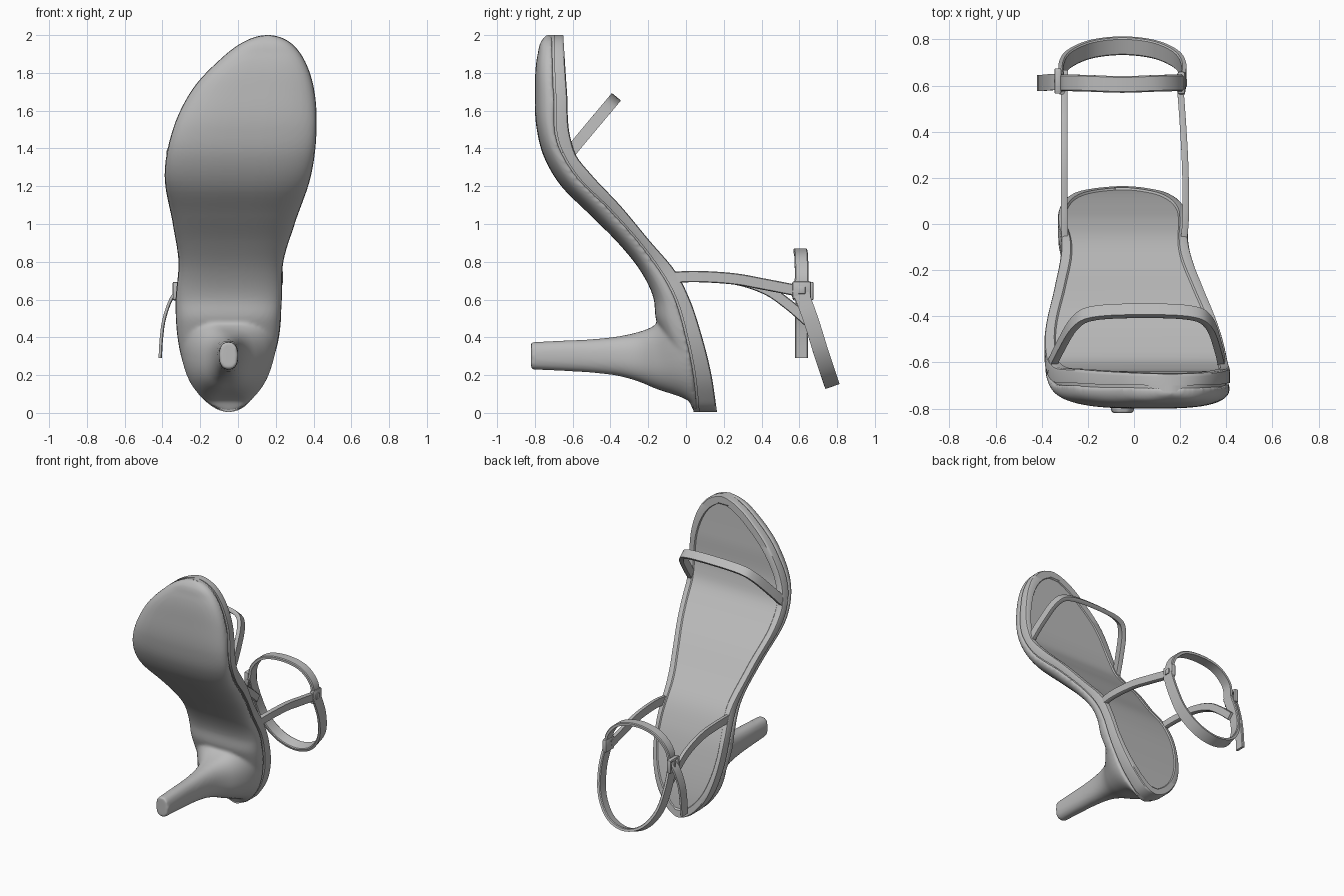
import bpy, bmesh, math
from mathutils import Vector

cube = bpy.data.objects.get("Cube")
if cube:
    bpy.data.objects.remove(cube, do_unlink=True)

grey = bpy.data.materials.new("plain grey")
grey.use_nodes = True
colour = (0.5, 0.5, 0.5, 1)
grey.diffuse_color = colour
grey.node_tree.nodes["Principled BSDF"].inputs["Base Color"].default_value = colour


def finish(name, bm, angle=35):
    bmesh.ops.recalc_face_normals(bm, faces=bm.faces)
    mesh = bpy.data.meshes.new(name)
    bm.to_mesh(mesh)
    bm.free()
    mesh.materials.append(grey)
    mesh.shade_smooth()
    mesh.set_sharp_from_angle(angle=math.radians(angle))
    obj = bpy.data.objects.new(name, mesh)
    bpy.context.collection.objects.link(obj)
    return obj


def skin(bm, rings):
    """Skin a row of equal rings and cap both ends."""
    rows = [[bm.verts.new(p) for p in ring] for ring in rings]
    count = len(rows[0])
    for a, b in zip(rows, rows[1:]):
        for i in range(count):
            j = (i + 1) % count
            bm.faces.new((a[i], a[j], b[j], b[i]))
    bm.faces.new(rows[0])
    bm.faces.new(rows[-1])


def smooth_curve(knots):
    """Return a smooth function through (input, output) knots."""
    xs, ys = zip(*knots)
    gaps = [b - a for a, b in zip(xs, xs[1:])]
    d = [(b - a) / g for a, b, g in zip(ys, ys[1:], gaps)]
    slopes = [d[0]]
    for i in range(1, len(d)):
        slopes.append((d[i - 1] * gaps[i] + d[i] * gaps[i - 1]) / (gaps[i] + gaps[i - 1]))
    slopes.append(d[-1])

    def value(x):
        x = min(max(x, xs[0]), xs[-1])
        i = 0
        while i < len(gaps) - 1 and x > xs[i + 1]:
            i += 1
        g = gaps[i]
        t = (x - xs[i]) / g
        u = 1 - t
        return (u * u * (1 + 2 * t) * ys[i] + t * t * (1 + 2 * u) * ys[i + 1]
                + g * t * u * (u * slopes[i] - t * slopes[i + 1]))
    return value


def ribbon(name, points, across, width, thick, steps=8):
    """Flat strap along a smooth path; across is the direction of its width."""
    n = len(points)
    axes = [smooth_curve([(i, p[k]) for i, p in enumerate(points)]) for k in range(3)]
    total = (n - 1) * steps
    path = [Vector([f(i / steps) for f in axes]) for i in range(total + 1)]
    rings = []
    for i, p in enumerate(path):
        tangent = (path[min(i + 1, total)] - path[max(i - 1, 0)]).normalized()
        w = Vector(across)
        w = (w - tangent * w.dot(tangent)).normalized()
        t = tangent.cross(w) * thick / 2
        w = w * width / 2
        rings.append([p + w * .85 + t, p - w * .85 + t, p - w + t * .5, p - w - t,
                      p + w - t, p + w + t * .5])
    bm = bmesh.new()
    skin(bm, rings)
    return finish(name, bm)


def block(name, centre, size, bevel=0.008):
    bm = bmesh.new()
    bmesh.ops.create_cube(bm, size=1)
    for v in bm.verts:
        v.co = Vector(centre) + Vector([a * b for a, b in zip(v.co, size)])
    bmesh.ops.bevel(bm, geom=bm.edges[:], offset=bevel, segments=2, affect='EDGES', profile=0.5)
    return finish(name, bm)


# Outline of the sole, as left and right edges by height with round ends
low, high = 0.005, 2.0
centre_z, reach = (low + high) / 2, (high - low) / 2


def turn(z):
    return math.acos(min(max((centre_z - z) / reach, -1), 1))


outline = [(low, -.05, -.05), (.03, -.13, .03), (.08, -.19, .078), (.2, -.268, .155),
           (.4, -.32, .215), (.6, -.33, .232), (.8, -.315, .24), (1, -.345, .3), (1.25, -.388, .385),
           (1.5, -.345, .416), (1.7, -.25, .405), (1.88, -.085, .345), (1.95, .005, .29), (high, .16, .16)]
right_track = smooth_curve([(turn(z), r) for z, r, l in outline])
left_track = smooth_curve([(turn(z), l) for z, r, l in outline])

# Layers of the sole in the side profile
foot = smooth_curve([(0, .165), (.2, .135), (.42, .08), (.6, .02), (.74, -.05), (.92, -.2),
                     (1.1, -.35), (1.26, -.5), (1.36, -.58), (1.45, -.61), (1.7, -.63), (2, -.65)])
seam = smooth_curve([(0, .06), (.2, .04), (.4, 0), (.65, -.08), (.85, -.21), (1.08, -.41),
                     (1.25, -.58), (1.4, -.67), (1.7, -.7), (2, -.71)])
under = smooth_curve([(0, .045), (.1, 0), (.3, -.08), (.42, -.13), (.5, -.16), (.6, -.17),
                      (.75, -.24), (.9, -.36), (1.05, -.51), (1.2, -.66), (1.35, -.75),
                      (1.5, -.79), (1.7, -.8), (1.9, -.785), (1.97, -.765), (2, -.74)])

sole_rings, bed_rings = [], []
stations, arc = 110, 24
for i in range(stations + 1):
    z = centre_z - reach * math.cos(math.pi * i / stations)
    xl, xr = right_track(turn(z)), left_track(turn(z))
    half, mid = max((xr - xl) / 2, .004), (xl + xr) / 2
    xl, xr = mid - half, mid + half
    ys, yf, yu = seam(z), foot(z), under(z)

    # Rounded underside
    ring = []
    for k in range(arc + 1):
        c, s = math.cos(math.pi * k / arc), math.sin(math.pi * k / arc)
        x = mid - half * math.copysign(abs(c) ** .65, c)
        ring.append((x, ys + (yu - ys) * max(s, 0) ** .65, z))
    sole_rings.append(ring)

    # Footbed with a side groove, a raised rim and a slightly sunken pad
    zp = 1 + (z - 1) * 1.045
    rim = .028 if z < .5 else min(.028 + (z - .5) * .04, .042)
    g, e = min(.015, half * .3), min(.012, half * .2)
    pl, pr, depth = right_track(turn(zp)) + rim, left_track(turn(zp)) - rim, .009
    if pr - pl < .03 or not low < zp < high:
        pl, pr, depth = mid - half * .3, mid + half * .3, 0
    pl, pr = max(pl, xl + 2 * e), min(pr, xr - 2 * e)
    e2 = min(.006, (pr - pl) * .3)
    y0 = ys + .01
    profile = [(xl + g, ys - .02), (xl + g, y0), (xl, y0), (xl, yf - .014), (xl + e * .3, yf - .005),
               (xl + e, yf), (pl, yf), (pl + e2, yf - depth), (pr - e2, yf - depth), (pr, yf),
               (xr - e, yf), (xr - e * .3, yf - .005), (xr, yf - .014), (xr, y0), (xr - g, y0),
               (xr - g, ys - .02)]
    bed_rings.append([(x, y, z) for x, y in profile])
bed = bmesh.new()
skin(bed, bed_rings)
finish("footbed", bed)

# Heel: top (y, z), bottom (y, z), half width, and how far it has flared to the sole outline
sections = [(-.82, .375, -.82, .23, .05, 0), (-.65, .383, -.65, .222, .055, 0),
            (-.5, .39, -.5, .213, .061, 0), (-.36, .405, -.36, .196, .076, 0),
            (-.26, .428, -.26, .166, .104, .03), (-.2, .46, -.17, .12, .155, .15),
            (-.165, .53, -.06, .07, .225, .55), (-.07, .6, .055, .012, .27, 1)]
tracks = [smooth_curve([(i, s[k]) for i, s in enumerate(sections)]) for k in range(6)]
heel_rings = []
for i in range(43):
    ty, tz, by, bz, w, flare = [f(i / 6) for f in tracks]
    flare = min(max(flare, 0), 1)
    ring = []
    for k in range(40):
        a = 2 * math.pi * (k + .5) / 40
        c, s = math.cos(a), math.sin(a)
        up = .5 + .5 * math.copysign(abs(s) ** .85, s)
        z = bz + (tz - bz) * up
        x = -.05 + w * math.copysign(abs(c) ** .85, c)
        y = by + (ty - by) * up
        edge = (left_track if c > 0 else right_track)(turn(z))
        ring.append((x + (edge - x) * flare, y + (seam(z) - y) * flare, z))
    heel_rings.append(ring)

# Outsole and heel are fused into one flowing surface
body = bmesh.new()
skin(body, sole_rings)
skin(body, heel_rings)
outsole = finish("outsole_and_heel", body)
fuse = outsole.modifiers.new("fuse", 'REMESH')
fuse.mode = 'VOXEL'
fuse.voxel_size = .01
fuse.use_smooth_shade = True
relax = outsole.modifiers.new("relax", 'SMOOTH')
relax.factor = .5
relax.iterations = 8

# Toe strap
ribbon("toe_strap", [(-.365, -.63, 1.36), (-.32, -.535, 1.475), (-.255, -.43, 1.6), (-.17, -.388, 1.65),
                     (.05, -.378, 1.662), (.25, -.388, 1.65), (.325, -.43, 1.6),
                     (.365, -.535, 1.475), (.385, -.63, 1.36)], (0, -.77, .63), .062, .03)

# Straps from the footbed to the ankle
ribbon("left_side_strap", [(.215, -.09, .715), (.225, .05, .722), (.222, .25, .71),
                           (.213, .42, .68), (.2, .6, .645)], (0, 0, 1), .06, .028)
ribbon("right_side_strap", [(-.3, -.09, .715), (-.302, .05, .72), (-.303, .25, .708),
                            (-.303, .42, .655), (-.302, .54, .575), (-.3, .65, .48)], (0, 0, 1), .055, .028)

# Ankle strap: upper and lower loops meet at the sides
ribbon("ankle_strap_upper", [(-.315, .61, .62), (-.295, .612, .74), (-.2, .61, .83), (-.05, .605, .86),
                             (.1, .61, .83), (.19, .612, .74), (.21, .61, .62)], (0, 1, 0), .072, .022)
ribbon("ankle_strap_lower", [(-.05 + x, y, z) for x, y, z in (
    (-.262, .6, .66), (-.265, .662, .49), (-.23, .715, .32), (-.135, .757, .195), (0, .772, .15),
    (.135, .757, .195), (.23, .715, .32), (.265, .662, .49), (.26, .6, .66))], (0, .94, .33), .08, .022)
ribbon("strap_tail", [(-.315, .615, .655), (-.355, .615, .6), (-.39, .612, .5), (-.405, .612, .4),
                      (-.412, .612, .29)], (0, 1, 0), .07, .018)

# Joint and buckle
block("left_joint", (.205, .612, .65), (.035, .1, .095), .012)
block("left_joint_rivet", (.222, .612, .65), (.014, .04, .04), .005)
for side in (-1, 1):
    block("buckle_rail", (-.33, .62 + side * .045, .645), (.03, .02, .095), .006)
    block("buckle_bar", (-.33, .62, .645 + side * .04), (.03, .1, .018), .006)
block("buckle_pin", (-.34, .62, .645), (.014, .014, .085), .004)
